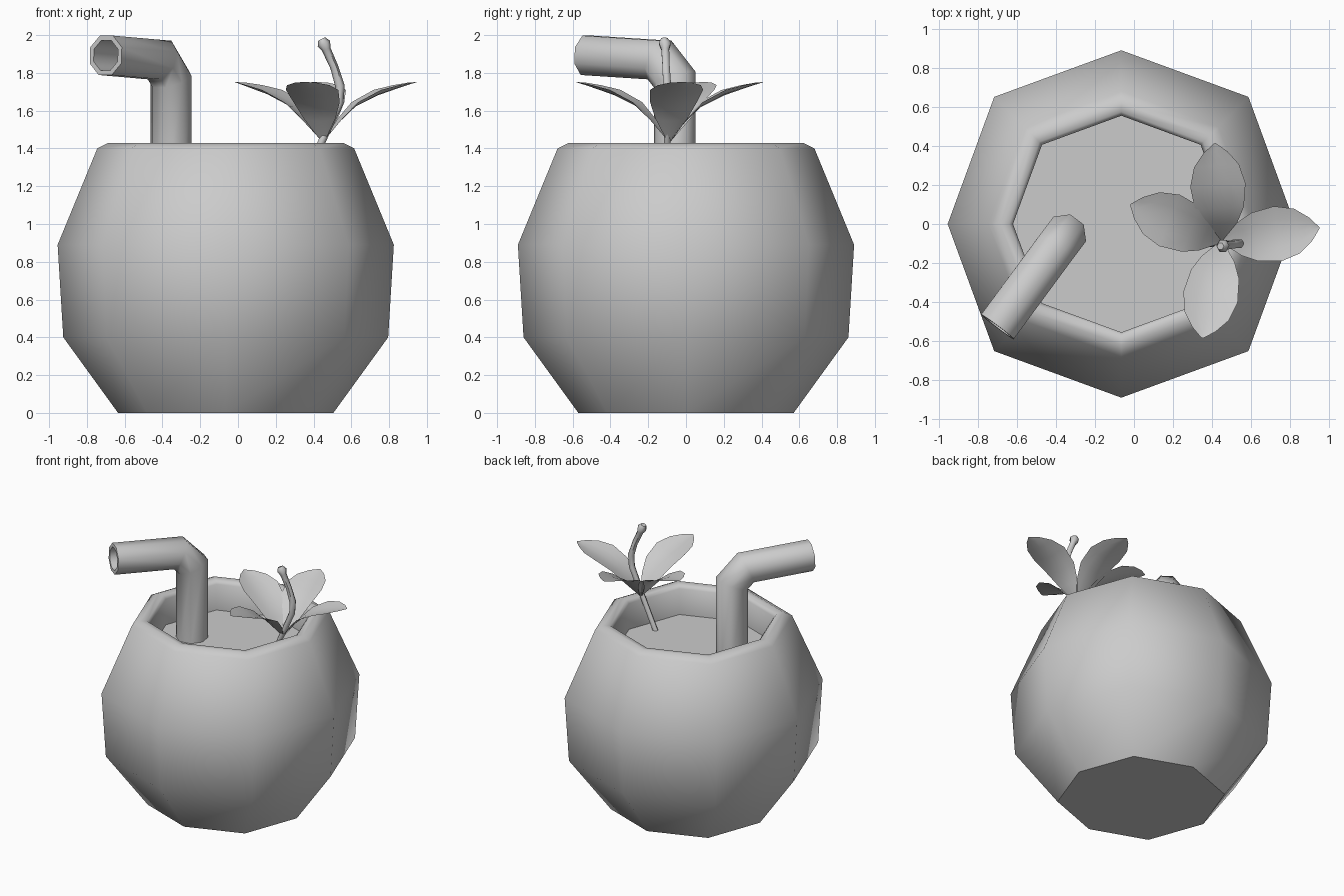
import bpy, math
from mathutils import Vector

if "Cube" in bpy.data.objects:
    bpy.data.objects.remove(bpy.data.objects["Cube"])

CX = -0.065  # axis of the shell


def make(name, verts, faces, angle=40):
    me = bpy.data.meshes.new(name)
    me.from_pydata([tuple(v) for v in verts], [], faces)
    me.update()
    ob = bpy.data.objects.new(name, me)
    bpy.context.collection.objects.link(ob)
    bpy.ops.object.select_all(action='DESELECT')
    ob.select_set(True)
    bpy.context.view_layer.objects.active = ob
    bpy.ops.object.shade_smooth_by_angle(angle=math.radians(angle))
    return ob


def skin(name, rings, angle=40):
    """Join equal-sized rings into a capped skin."""
    n = len(rings[0])
    verts = [v for r in rings for v in r]
    faces = [tuple(range(n))[::-1]]
    for k in range(len(rings) - 1):
        for i in range(n):
            j = (i + 1) % n
            faces.append((k*n + i, k*n + j, (k+1)*n + j, (k+1)*n + i))
    faces.append(tuple(range((len(rings) - 1)*n, len(rings)*n)))
    return make(name, verts, faces, angle)


def octagon(r, z):
    out = []
    for i in range(8):
        a = i * math.pi / 4
        q = r * (1.035 if i % 2 else 1)
        out.append((CX + q*math.cos(a), q*math.sin(a), z))
    return out


def tube_rings(path, radii, side, n):
    """Mitred rings along a planar path; side is the plane's normal."""
    pts = [Vector(p) for p in path]
    side = Vector(side).normalized()
    rings = []
    for i, p in enumerate(pts):
        a = (p - pts[i-1]).normalized() if i else (pts[1] - p).normalized()
        b = (pts[i+1] - p).normalized() if i < len(pts) - 1 else a
        t = (a + b).normalized()
        v = t.cross(side) / t.dot(a)
        rings.append([p + radii[i]*(side*math.cos(w) + v*math.sin(w))
                      for w in ((k + 0.5)*2*math.pi/n for k in range(n))])
    # wind outward
    c = (rings[0][1] - rings[0][0]).cross(rings[0][2] - rings[0][1])
    if c.dot(pts[1] - pts[0]) < 0:
        rings = [r[::-1] for r in rings]
    return rings


# Shell: outside, rim, inner wall; the last cap is the drink surface level
profile = [(0.57, 0), (0.86, 0.4), (0.89, 0.89), (0.68, 1.40),
           (0.62, 1.43), (0.575, 1.425), (0.555, 1.40), (0.555, 1.19)]
skin("coconut_shell", [octagon(r, z) for r, z in profile], 50)

# Drink surface
make("drink", octagon(0.555, 1.20), [tuple(range(8))])

# Bent straw with an open end
path = [(-0.355, -0.06, 1.15), (-0.355, -0.06, 1.765),
        (-0.415, -0.14, 1.868), (-0.70, -0.527, 1.893)]
rings = tube_rings(path, [0.113]*4, (0.8, -0.6, 0), 8)
end = Vector(path[3])
lip = [end + (v - end)*0.76 for v in rings[3]]
back = (Vector(path[2]) - end) * 0.9
skin("straw", rings + [lip, [v + back for v in lip]], 50)

# Flower stem with a knob
stem = [(0.32, -0.10, 1.17), (0.45, -0.10, 1.45), (0.535, -0.10, 1.64),
        (0.54, -0.10, 1.73), (0.51, -0.105, 1.83), (0.467, -0.11, 1.925),
        (0.455, -0.112, 1.955), (0.443, -0.114, 1.98)]
skin("flower_stem", tube_rings(stem, [0.02, 0.02, 0.023, 0.025, 0.022, 0.024, 0.036, 0.02],
                               (0, 1, 0), 6), 60)

# Four petals: distance from stem, height, half width, edge lift
petal = [(0.0, 1.435, 0.008, 0), (0.09, 1.545, 0.085, 0.012),
         (0.17, 1.62, 0.125, 0.025), (0.29, 1.68, 0.142, 0.03),
         (0.39, 1.715, 0.115, 0.02), (0.46, 1.738, 0.06, 0.01),
         (0.505, 1.752, 0.004, 0)]
for name, deg in (("right", 8), ("back", 94), ("left", 158), ("front", 258.5)):
    c, s = math.cos(math.radians(deg)), math.sin(math.radians(deg))
    verts, faces = [], []
    for d, z, w, lift in petal:
        for k in (-1, -0.5, 0, 0.5, 1):
            y = w * k
            verts.append((0.45 + d*c - y*s, -0.09 + d*s + y*c, z + lift*k*k))
    for i in range(len(petal) - 1):
        for k in range(4):
            a = i*5 + k
            faces.append((a, a + 5, a + 6, a + 1))
    make("petal_" + name, verts, faces, 60)
